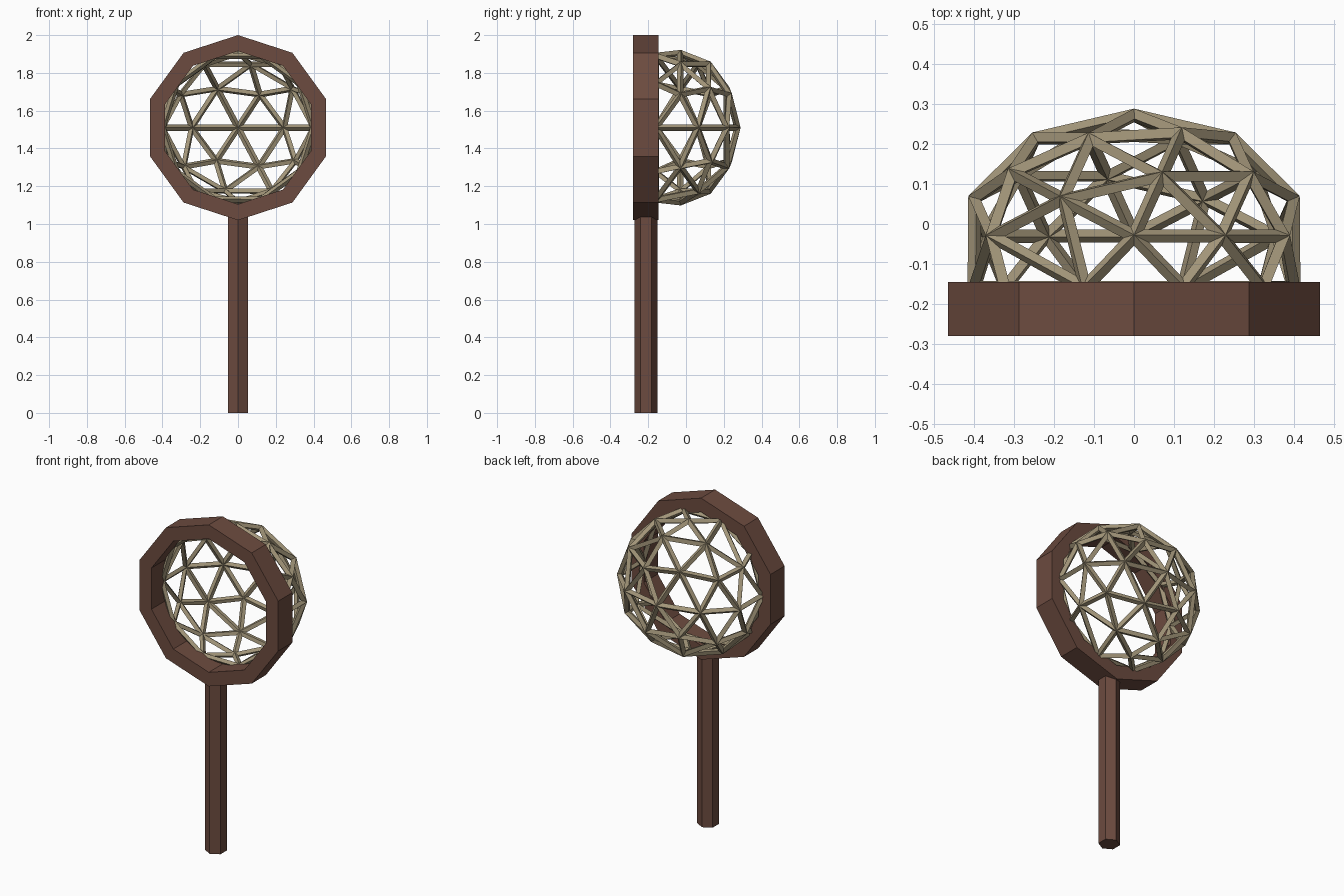
import bpy, bmesh
from math import sin, cos, pi, atan2, radians

if "Cube" in bpy.data.objects:
    bpy.data.objects.remove(bpy.data.objects["Cube"])

CZ = 1.51  # height of the hoop centre


def material(name, rgb):
    m = bpy.data.materials.new(name)
    m.diffuse_color = (*rgb, 1)
    m.use_nodes = True
    m.node_tree.nodes["Principled BSDF"].inputs["Base Color"].default_value = m.diffuse_color
    return m


def finish(name, bm, mat):
    bmesh.ops.recalc_face_normals(bm, faces=bm.faces)
    me = bpy.data.meshes.new(name)
    bm.to_mesh(me)
    bm.free()
    me.materials.append(mat)
    ob = bpy.data.objects.new(name, me)
    bpy.context.collection.objects.link(ob)
    return ob


wood = material("dark_wood", (0.15, 0.07, 0.05))
cord = material("tan_cord", (0.36, 0.30, 0.19))

# Hoop: ten-sided ring with a rectangular section
bm = bmesh.new()
section = [(0.49, -0.28), (0.49, -0.145), (0.405, -0.145), (0.405, -0.28)]
rings = []
for i in range(10):
    a = pi / 2 + i * pi / 5
    rings.append([bm.verts.new((r * cos(a), y, CZ + r * sin(a))) for r, y in section])
for i in range(10):
    p, q = rings[i], rings[(i + 1) % 10]
    for j in range(4):
        k = (j + 1) % 4
        bm.faces.new((p[j], p[k], q[k], q[j]))
finish("hoop", bm, wood)

# Handle: six-sided rod
bm = bmesh.new()
foot = [bm.verts.new((0.06 * sin(i * pi / 3), -0.212 + 0.06 * cos(i * pi / 3), 0)) for i in range(6)]
base = bm.faces.new(foot)
top = bmesh.ops.extrude_face_region(bm, geom=[base])["geom"]
bmesh.ops.translate(bm, vec=(0, 0, 1.06), verts=[v for v in top if isinstance(v, bmesh.types.BMVert)])
finish("handle", bm, wood)

# Net: open icosphere bag whose rim is rounded into a flat decagon, then wireframed
bm = bmesh.new()
bmesh.ops.create_icosphere(bm, subdivisions=2, radius=1)
bmesh.ops.delete(bm, geom=[v for v in bm.verts if v.co.y < -0.6], context="VERTS")
rim = {v for e in bm.edges if e.is_boundary for v in e.verts}
for v in bm.verts:
    if v in rim:
        a = round(atan2(v.co.z, v.co.x) / radians(36)) * radians(36)
        v.co = (0.4 * cos(a), -0.16, CZ + 0.4 * sin(a))
    else:
        v.co = (0.42 * v.co.x, -0.03 + 0.302 * v.co.y, CZ + 0.395 * v.co.z)
net = finish("net", bm, cord)
wire = net.modifiers.new("strands", "WIREFRAME")
wire.thickness = 0.034
wire.use_even_offset = True
wire.use_boundary = True
wire.offset = 0
